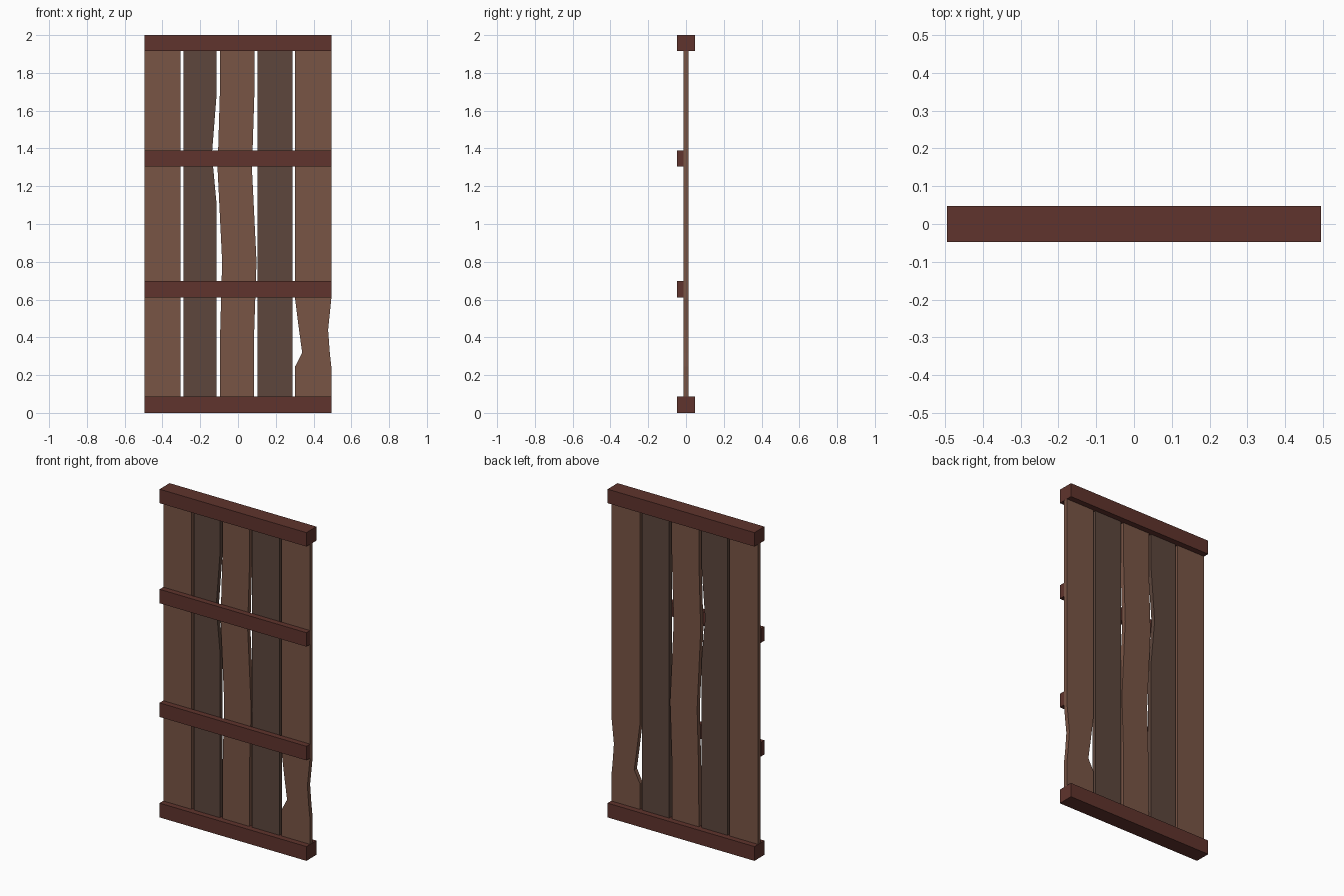
import bpy, bmesh

if "Cube" in bpy.data.objects:
    bpy.data.objects.remove(bpy.data.objects["Cube"])


def material(name, rgb):
    m = bpy.data.materials.new(name)
    m.diffuse_color = (*rgb, 1)
    m.use_nodes = True
    m.node_tree.nodes["Principled BSDF"].inputs["Base Color"].default_value = m.diffuse_color
    return m


RAIL = material("rail_wood", (0.115, 0.034, 0.026))
LIGHT = material("light_wood", (0.19, 0.09, 0.06))
DARK = material("dark_wood", (0.11, 0.062, 0.046))


def board(name, rows, y0, y1, mat):
    """Flat board built from (z, left x, right x) rows, extruded from y0 to y1."""
    bm = bmesh.new()
    pairs = [[bm.verts.new((x, y0, z)) for x in (xl, xr)] for z, xl, xr in rows]
    faces = [bm.faces.new((a[0], a[1], b[1], b[0])) for a, b in zip(pairs, pairs[1:])]
    ext = bmesh.ops.extrude_face_region(bm, geom=faces, use_keep_orig=True)
    verts = [g for g in ext["geom"] if isinstance(g, bmesh.types.BMVert)]
    bmesh.ops.translate(bm, verts=verts, vec=(0, y1 - y0, 0))
    bmesh.ops.recalc_face_normals(bm, faces=bm.faces)
    me = bpy.data.meshes.new(name)
    bm.to_mesh(me)
    bm.free()
    me.materials.append(mat)
    ob = bpy.data.objects.new(name, me)
    bpy.context.collection.objects.link(ob)
    return ob


# Thick end rails wrap the planks, thin cross rails sit on the front
W, D, T = 0.495, 0.048, 0.013
for name, z0, z1, back in (("bottom_rail", 0, 0.087, D), ("lower_cross_rail", 0.612, 0.698, -T),
                           ("upper_cross_rail", 1.305, 1.39, -T), ("top_rail", 1.915, 2, D)):
    board(name, [(z0, -W, W), (z1, -W, W)], -D, back, RAIL)

# Planks, some with worn or broken edges
B, E = 0.03, 1.97
planks = {
    "plank_left": (LIGHT, [(B, -0.494, -0.304), (E, -0.494, -0.304)]),
    "plank_mid_left": (DARK, [(B, -0.288, -0.113), (1.1, -0.288, -0.113), (1.37, -0.288, -0.138),
                              (1.69, -0.288, -0.113), (E, -0.288, -0.113)]),
    "plank_centre": (LIGHT, [(B, -0.096, 0.086), (0.44, -0.094, 0.086), (0.8, -0.084, 0.098),
                             (1.29, -0.108, 0.074), (1.7, -0.096, 0.087), (E, -0.096, 0.087)]),
    "plank_mid_right": (DARK, [(B, 0.104, 0.288), (E, 0.104, 0.288)]),
    "plank_right": (LIGHT, [(B, 0.302, 0.494), (0.245, 0.302, 0.494), (0.318, 0.34, 0.486),
                            (0.44, 0.323, 0.477), (0.605, 0.302, 0.494), (E, 0.302, 0.494)]),
}
for name, (mat, rows) in planks.items():
    board(name, rows, -T, T, mat)
